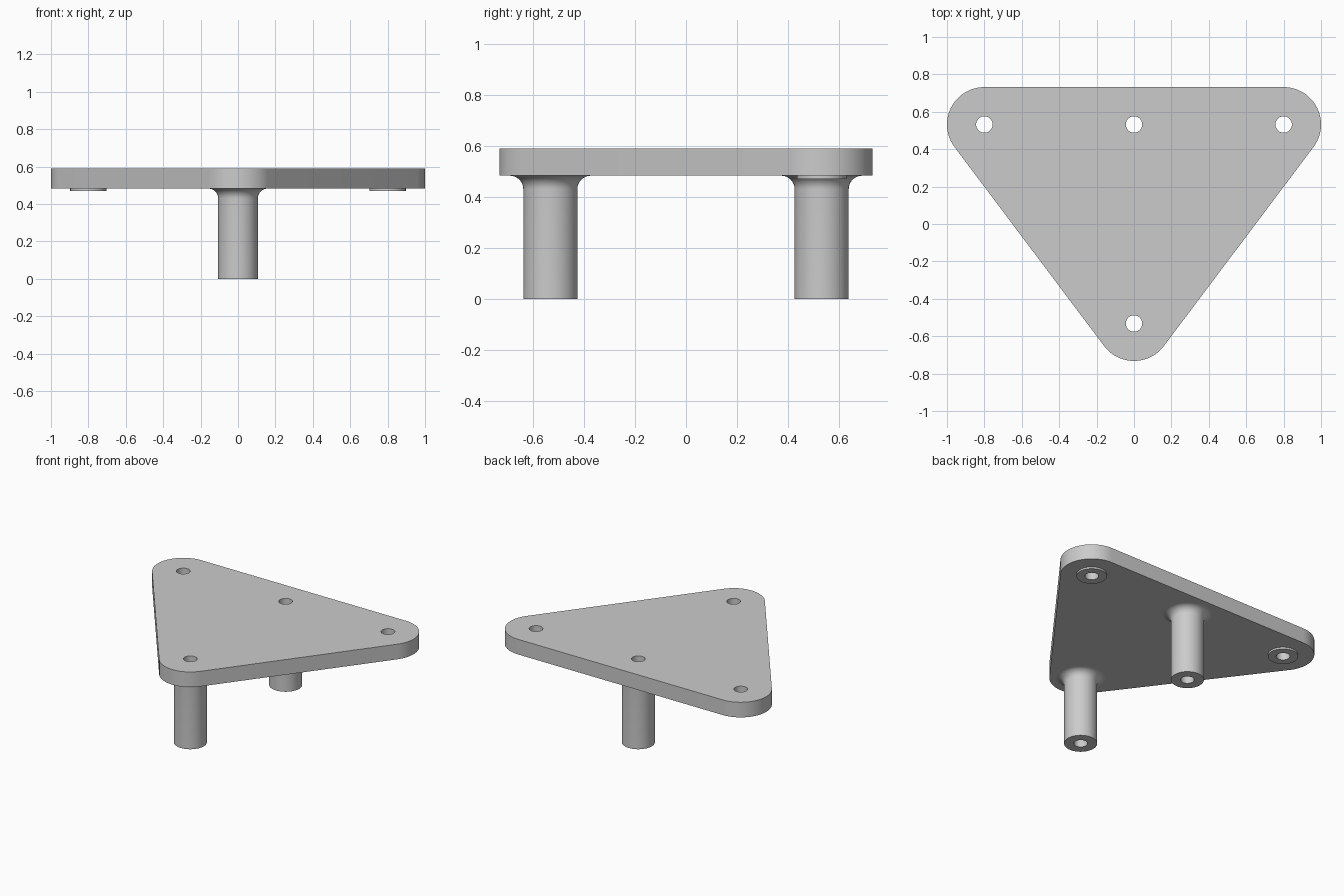
import bpy, bmesh, math

cube = bpy.data.objects.get("Cube")
if cube:
    bpy.data.objects.remove(cube, do_unlink=True)

TOP, UNDER = 0.59, 0.483         # plate faces
CORNER, HOLE = 0.2, 0.044        # corner and bore radii
LEG, FILLET = 0.106, 0.053
BOSS, BOSS_Z = 0.097, 0.47
X, Y = 0.8, 0.532                # hole positions
SEGMENTS = 64

grey = bpy.data.materials.new("plain grey")
grey.use_nodes = True
grey.diffuse_color = (0.6, 0.6, 0.6, 1)
grey.node_tree.nodes["Principled BSDF"].inputs["Base Color"].default_value = (0.6, 0.6, 0.6, 1)


def ring(cx, cy, r):
    steps = [2 * math.pi * i / SEGMENTS for i in range(SEGMENTS)]
    return [(cx + r * math.cos(a), cy + r * math.sin(a)) for a in steps]


def add_loop(bm, points, z):
    return [bm.verts.new((x, y, z)) for x, y in points]


def bridge(bm, low, high):
    for i in range(len(low)):
        j = (i + 1) % len(low)
        bm.faces.new((low[i], low[j], high[j], high[i]))


def finish(bm, name):
    mesh = bpy.data.meshes.new(name)
    bm.to_mesh(mesh)
    bm.free()
    mesh.materials.append(grey)
    obj = bpy.data.objects.new(name, mesh)
    bpy.context.collection.objects.link(obj)
    bpy.ops.object.select_all(action="DESELECT")
    obj.select_set(True)
    bpy.context.view_layer.objects.active = obj
    bpy.ops.object.shade_smooth_by_angle(angle=math.radians(30))
    return obj


def lathe(name, cx, cy, profile):
    bm = bmesh.new()
    loops = [add_loop(bm, ring(cx, cy, r), z) for r, z in profile]
    for a, b in zip(loops, loops[1:]):
        bridge(bm, a, b)
    return finish(bm, name)


def fill(bm, loops, up):
    edges = []
    for loop in loops:
        for i, v in enumerate(loop):
            w = loop[(i + 1) % len(loop)]
            edges.append(bm.edges.get((v, w)) or bm.edges.new((v, w)))
    made = bmesh.ops.triangle_fill(bm, edges=edges, use_beauty=True, normal=(0, 0, up))
    for f in made["geom"]:
        if isinstance(f, bmesh.types.BMFace):
            f.normal_update()
            if f.normal.z * up < 0:
                f.normal_flip()


# Rounded triangular outline, counter-clockwise, one arc per corner
slope = math.atan2(2 * Y, X)
side = math.pi / 2 - slope
arcs = [(X, Y, -side, math.pi / 2),
        (-X, Y, math.pi / 2, math.pi + side),
        (0, -Y, math.pi + side, 2 * math.pi - side)]
outline = []
for cx, cy, a0, a1 in arcs:
    for i in range(25):
        a = a0 + (a1 - a0) * i / 24
        outline.append((cx + CORNER * math.cos(a), cy + CORNER * math.sin(a)))

legs = {"front_leg": (0, -Y), "rear_leg": (0, Y)}
bosses = {"left_boss": (X, Y), "right_boss": (-X, Y)}

# Plate, with bores above and openings for the legs and bosses below
bm = bmesh.new()
low, high = add_loop(bm, outline, UNDER), add_loop(bm, outline, TOP)
bridge(bm, low, high)
centres = list(legs.values()) + list(bosses.values())
fill(bm, [high] + [add_loop(bm, ring(*c, HOLE), TOP) for c in centres], 1)
openings = [add_loop(bm, ring(*c, LEG + FILLET), UNDER) for c in legs.values()]
openings += [add_loop(bm, ring(*c, BOSS), UNDER) for c in bosses.values()]
fill(bm, [low] + openings, -1)
finish(bm, "plate")

# Hollow legs with a flared fillet under the plate
flare = []
for i in range(11):
    a = math.pi / 2 * i / 10
    flare.append((LEG + FILLET * (1 - math.cos(a)), UNDER - FILLET * (1 - math.sin(a))))
for name, (cx, cy) in legs.items():
    lathe(name, cx, cy, [(HOLE, TOP), (HOLE, 0), (LEG, 0)] + flare)

# Shallow bosses around the corner bores
for name, (cx, cy) in bosses.items():
    lathe(name, cx, cy, [(HOLE, TOP), (HOLE, BOSS_Z), (BOSS, BOSS_Z), (BOSS, UNDER)])
